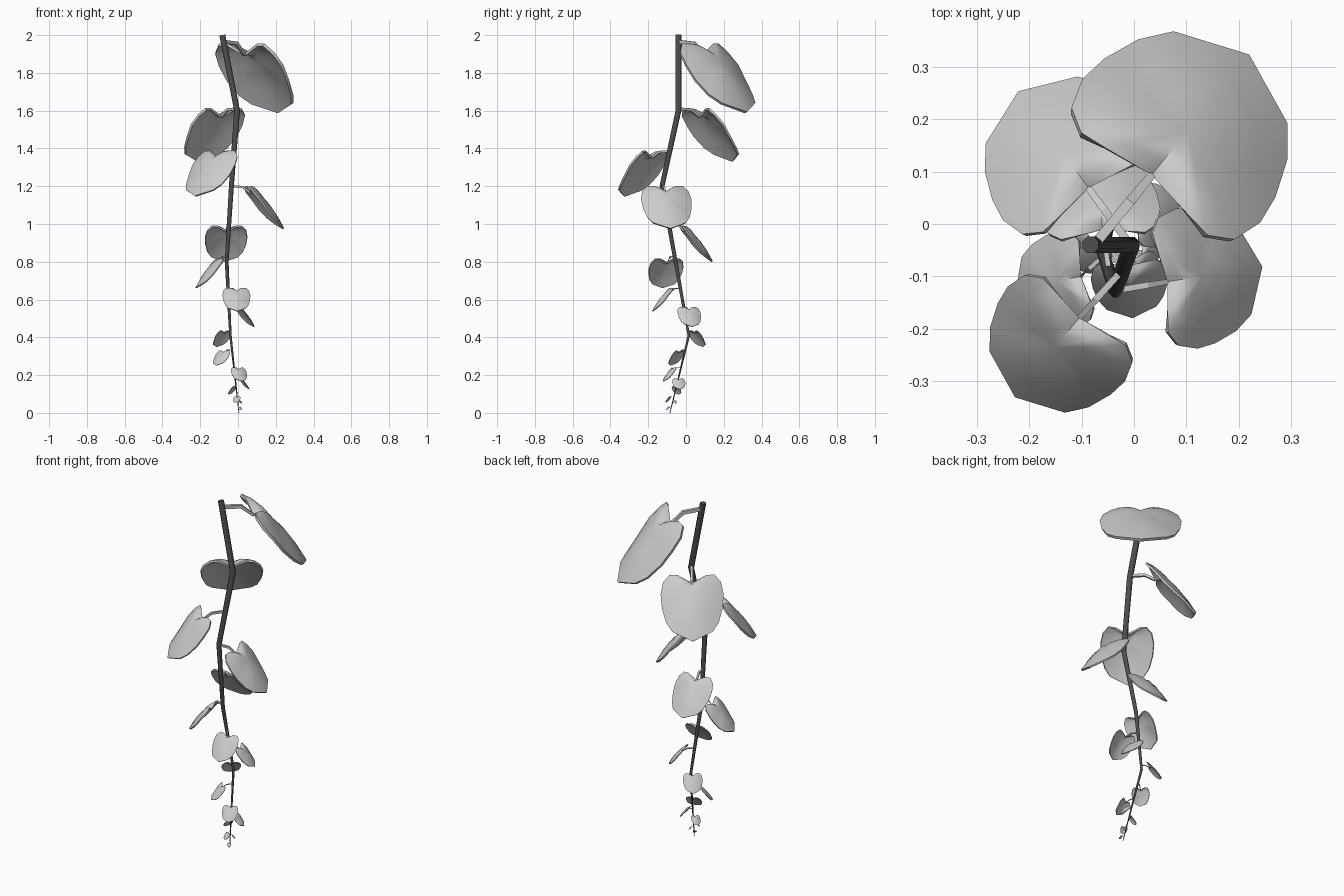
import bpy, bmesh, math
from mathutils import Vector

if "Cube" in bpy.data.objects:
    bpy.data.objects.remove(bpy.data.objects["Cube"])

def material(name, v):
    m = bpy.data.materials.new(name)
    m.diffuse_color = (v, v, v, 1)
    m.use_nodes = True
    m.node_tree.nodes["Principled BSDF"].inputs["Base Color"].default_value = m.diffuse_color
    return m

LEAF = material("leaf_grey", 0.6)
STEM = material("stem_dark_grey", 0.075)

def make_object(name, bm, mat):
    bmesh.ops.recalc_face_normals(bm, faces=bm.faces)
    me = bpy.data.meshes.new(name)
    bm.to_mesh(me)
    bm.free()
    me.materials.append(mat)
    ob = bpy.data.objects.new(name, me)
    bpy.context.collection.objects.link(ob)
    return ob

def smooth(ob, angle=45):
    bpy.ops.object.select_all(action='DESELECT')
    ob.select_set(True)
    bpy.context.view_layer.objects.active = ob
    for mod in list(ob.modifiers):
        bpy.ops.object.modifier_apply(modifier=mod.name)
    bpy.ops.object.shade_smooth_by_angle(angle=math.radians(angle))

def tube(name, pts, radii, sides, mat):
    """Tapered tube through a list of points."""
    bm = bmesh.new()
    rings = []
    for i, p in enumerate(pts):
        d = (pts[min(i + 1, len(pts) - 1)] - pts[max(i - 1, 0)]).normalized()
        ref = Vector((1, 0, 0)) if abs(d.z) > 0.8 else Vector((0, 0, 1))
        a = d.cross(ref).normalized()
        b = d.cross(a)
        ring = []
        for k in range(sides):
            t = 2 * math.pi * (k + 0.5) / sides
            ring.append(bm.verts.new(p + (a * math.cos(t) + b * math.sin(t)) * radii[i]))
        rings.append(ring)
    for r, s in zip(rings, rings[1:]):
        for k in range(sides):
            n = (k + 1) % sides
            bm.faces.new((r[k], r[n], s[n], s[k]))
    bm.faces.new(rings[0])
    bm.faces.new(rings[-1])
    return make_object(name, bm, mat)

# Main stem, hanging and bent, thick at the top
NODES = [Vector(p) for p in (
    (-0.083, -0.04, 2.0), (-0.005, -0.04, 1.6), (-0.035, -0.127, 1.2),
    (-0.06, -0.055, 0.8), (-0.04, 0.015, 0.41), (0.005, -0.085, 0.0))]
smooth(tube("stem", NODES, [0.017, 0.0165, 0.014, 0.011, 0.007, 0.002], 8, STEM), 60)

def stem_at(z):
    for a, b in zip(NODES, NODES[1:]):
        if b.z <= z <= a.z:
            return a.lerp(b, (a.z - z) / (a.z - b.z))
    return NODES[-1].copy()

# Half outline of the heart: distance from notch, half width, height
HALF = [(-0.018, 0.10, 0.043), (-0.028, 0.153, 0.043), (-0.003, 0.197, 0.0),
        (0.052, 0.215, -0.067), (0.108, 0.207, -0.145), (0.177, 0.18, -0.222),
        (0.231, 0.138, -0.268)]
OUTLINE = ([Vector((0, 0, -0.01))] + [Vector(p) for p in HALF] + [Vector((0.287, 0, -0.315))]
           + [Vector((u, -v, w)) for u, v, w in reversed(HALF)])
CENTRE = Vector((0.10, 0, -0.045))

def leaf(name, notch, azimuth, size):
    """Drooping domed heart whose notch sits at the given point."""
    ca, sa = math.cos(math.radians(azimuth)), math.sin(math.radians(azimuth))
    bm = bmesh.new()

    def vert(p, k):
        u, v, w = CENTRE.lerp(p, k)
        w += 0.09 * k * (1 - k)
        return bm.verts.new(notch + Vector((u * ca - v * sa, u * sa + v * ca, w)) * size)

    mid = vert(CENTRE, 0)
    rings = [[vert(p, k) for p in OUTLINE] for k in (0.35, 0.7, 1.0)]
    n = len(OUTLINE)
    for k in range(n):
        j = (k + 1) % n
        bm.faces.new((mid, rings[0][k], rings[0][j]))
        for r, s in zip(rings, rings[1:]):
            bm.faces.new((r[k], s[k], s[j], r[j]))
    ob = make_object(name, bm, LEAF)
    mod = ob.modifiers.new("thickness", 'SOLIDIFY')
    mod.thickness = 0.016 * size
    mod.offset = 0
    smooth(ob)

# Leaves down the stem: attach height, notch x, y, z, azimuth, size
LEAVES = [
    (1.965, 0.035, 0.095, 1.905, 51, 1.0),
    (1.61, -0.088, 0.07, 1.575, 126, 0.77),
    (1.385, -0.105, -0.18, 1.355, 231, 0.66),
    (1.2, 0.065, -0.11, 1.17, 9, 0.62),
    (1.0, -0.06, -0.01, 0.965, 95, 0.52),
    (0.83, -0.102, -0.10, 0.797, 192, 0.43),
    (0.66, -0.01, -0.08, 0.645, 274, 0.34),
    (0.56, 0.005, 0.012, 0.547, 15, 0.29),
    (0.435, -0.07, 0.04, 0.425, 130, 0.24),
    (0.335, -0.075, -0.035, 0.32, 230, 0.22),
    (0.24, 0.0, -0.067, 0.23, 290, 0.20),
    (0.185, 0.015, -0.04, 0.175, 10, 0.16),
    (0.145, -0.02, -0.055, 0.135, 150, 0.12),
    (0.09, -0.004, -0.085, 0.083, 250, 0.09),
    (0.07, 0.008, -0.062, 0.065, 30, 0.05),
    (0.03, 0.008, -0.092, 0.03, 300, 0.05),
]
for i, (z, x, y, nz, az, s) in enumerate(LEAVES, 1):
    start, notch = stem_at(z), Vector((x, y, nz))
    leaf(f"leaf_{i}", notch, az, s)
    # Short curved stalk from stem to notch
    bend = start.lerp(notch, 0.6)
    bend.z = start.z - 0.15 * (start.z - nz)
    end = notch + Vector((0, 0, -0.01 * s))
    r = 0.0135 * s
    tube(f"leaf_stalk_{i}", [start, bend, end], [r, r, r * 0.8], 4, LEAF)
